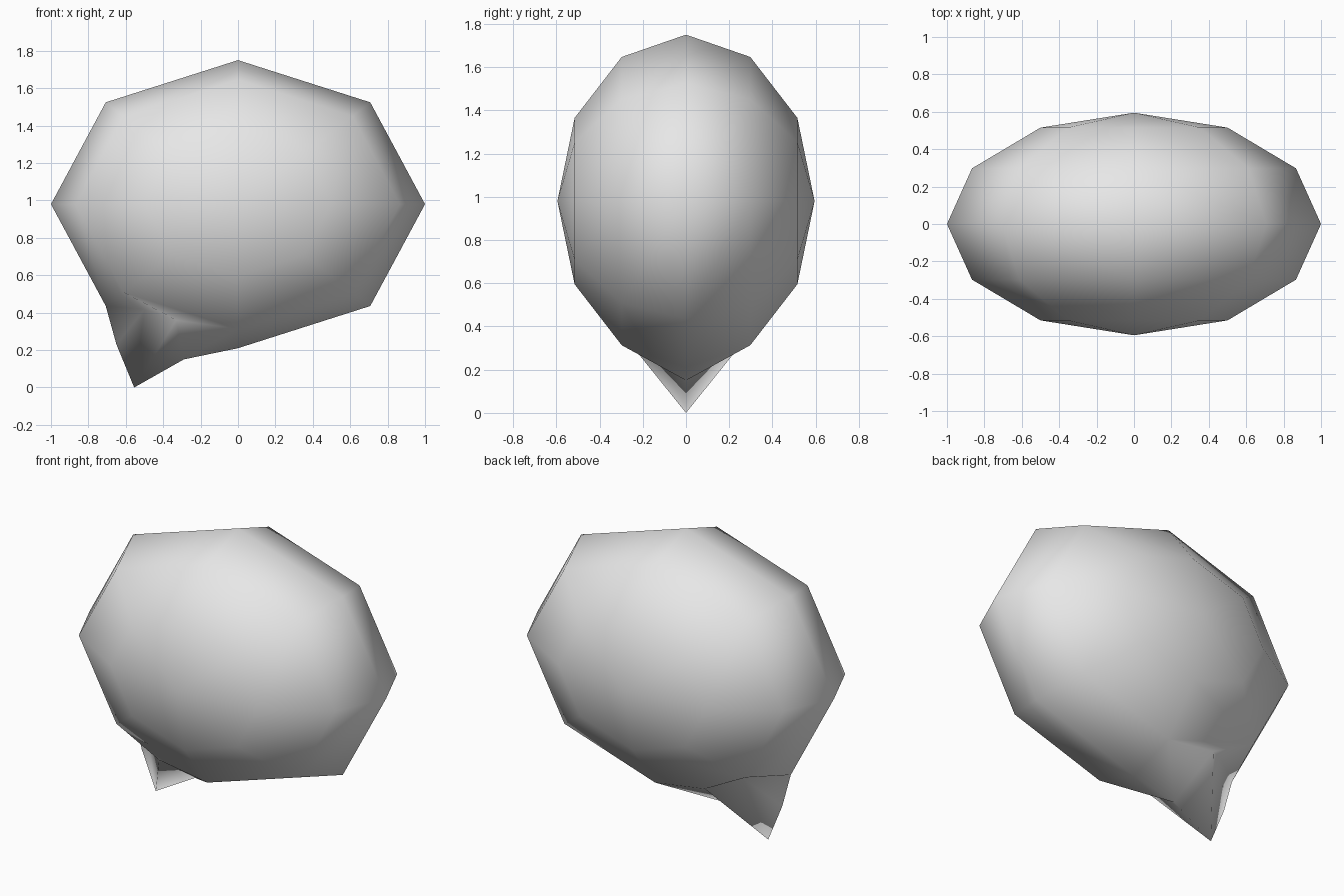
import bpy
import bmesh
from math import radians
from mathutils import Matrix, Vector

default = bpy.data.objects.get("Cube")
if default:
    bpy.data.objects.remove(default, do_unlink=True)

# Single pale grey colour
grey = bpy.data.materials.new("pale_grey")
grey.use_nodes = True
colour = (0.8, 0.8, 0.8, 1)
grey.diffuse_color = colour
grey.node_tree.nodes["Principled BSDF"].inputs["Base Color"].default_value = colour

# Rounded bubble: coarse sphere with its poles on the front and back
bm = bmesh.new()
place = (Matrix.Translation((0, 0, 0.98))
         @ Matrix.Diagonal((1, 0.595, 0.77, 1))
         @ Matrix.Rotation(radians(90), 4, 'X'))
bmesh.ops.create_uvsphere(bm, u_segments=8, v_segments=6, radius=1, matrix=place)


def nearest(x, y, z):
    point = Vector((x, y, z))
    return min(bm.verts, key=lambda v: (v.co - point).length)


# Open the two lower panels where the tail grows out
outer = nearest(-0.71, 0, 0.435)
bottom = nearest(0, 0, 0.21)
corners = {s: (nearest(-0.61, 0.3 * s, 0.51), nearest(0, 0.3 * s, 0.31))
           for s in (1, -1)}
seam = next(e for e in outer.link_edges if bottom in e.verts)
bmesh.ops.delete(bm, geom=[seam], context='EDGES')

# Pointed tail, mirrored front to back around its middle line
tip = bm.verts.new((-0.555, 0, 0))
under = bm.verts.new((-0.29, 0, 0.15))
heel = bm.verts.new((-0.65, 0, 0.23))
for s in (1, -1):
    high, low = corners[s]
    root = bm.verts.new((-0.50, 0.16 * s, 0.418))
    wing = bm.verts.new((-0.33, 0.29 * s, 0.36))
    for loop in ((outer, root, high), (root, wing, high), (high, wing, low),
                 (low, wing, under, bottom), (wing, tip, under),
                 (root, heel, tip, wing), (outer, heel, root)):
        bm.faces.new(loop)

bmesh.ops.recalc_face_normals(bm, faces=bm.faces)
for face in bm.faces:
    face.smooth = True

mesh = bpy.data.meshes.new("speech_bubble")
bm.to_mesh(mesh)
bm.free()
mesh.materials.append(grey)
bubble = bpy.data.objects.new("speech_bubble", mesh)
bpy.context.collection.objects.link(bubble)
